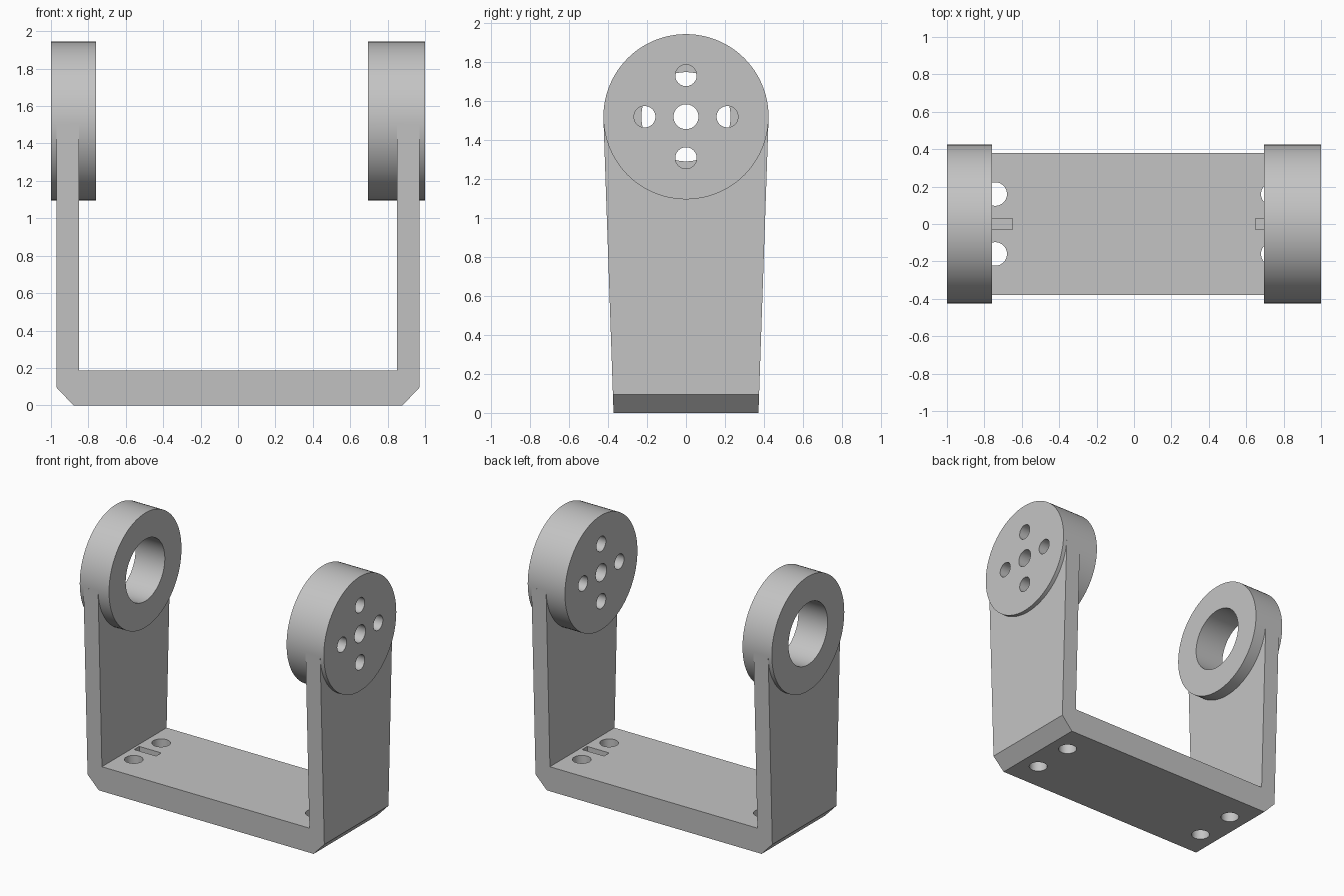
import bpy
import bmesh
from math import pi, radians
from mathutils import Matrix

if "Cube" in bpy.data.objects:
    bpy.data.objects.remove(bpy.data.objects["Cube"], do_unlink=True)

HUB_Z = 1.52     # height of the pivot axis
HUB_R = 0.424    # radius of both hubs

grey = bpy.data.materials.new("light_grey")
grey.use_nodes = True
grey.diffuse_color = (0.55, 0.55, 0.55, 1)
grey.node_tree.nodes["Principled BSDF"].inputs["Base Color"].default_value = (0.55, 0.55, 0.55, 1)


def make_object(name, bm):
    bmesh.ops.recalc_face_normals(bm, faces=bm.faces)
    mesh = bpy.data.meshes.new(name)
    bm.to_mesh(mesh)
    bm.free()
    mesh.materials.append(grey)
    obj = bpy.data.objects.new(name, mesh)
    bpy.context.collection.objects.link(obj)
    return obj


def cylinder(name, radius, length, centre, sides, along_x=True):
    bm = bmesh.new()
    turn = Matrix.Rotation(pi / 2, 4, "Y") if along_x else Matrix()
    bmesh.ops.create_cone(bm, cap_ends=True, segments=sides, radius1=radius, radius2=radius,
                          depth=length, matrix=Matrix.Translation(centre) @ turn)
    return make_object(name, bm)


def box(name, size, centre):
    bm = bmesh.new()
    bmesh.ops.create_cube(bm, size=1, matrix=Matrix.Translation(centre) @ Matrix.Diagonal((*size, 1)))
    return make_object(name, bm)


def combine(target, other, operation):
    mod = target.modifiers.new(operation, "BOOLEAN")
    mod.operation = operation
    mod.solver = "EXACT"
    mod.object = other
    bpy.ops.object.select_all(action="DESELECT")
    bpy.context.view_layer.objects.active = target
    target.select_set(True)
    bpy.ops.object.modifier_apply(modifier=mod.name)
    bpy.data.objects.remove(other, do_unlink=True)


# U-shaped frame: mirrored profile, widening evenly towards the hubs
half = [(0.88, 0), (0.97, 0.095), (0.97, 1.5), (0.85, 1.5), (0.85, 0.185)]
profile = half + [(-x, z) for x, z in reversed(half)]
bm = bmesh.new()
rings = [[bm.verts.new((x, side * (0.372 + 0.0343 * z), z)) for x, z in profile] for side in (-1, 1)]
for ring in rings:
    bm.faces.new(ring)
for i in range(len(profile)):
    j = (i + 1) % len(profile)
    bm.faces.new((rings[0][i], rings[0][j], rings[1][j], rings[1][i]))
bracket = make_object("bracket", bm)

# Round hubs at the arm tips
for x0, x1 in ((-1, -0.76), (0.695, 1)):
    combine(bracket, cylinder("hub", HUB_R, x1 - x0, ((x0 + x1) / 2, 0, HUB_Z), 96), "UNION")

# Wide bore in one hub
combine(bracket, cylinder("bore", 0.229, 0.6, (-0.88, 0, HUB_Z), 64), "DIFFERENCE")

# Centre hole and four screw holes in the other hub
combine(bracket, cylinder("centre_hole", 0.064, 0.6, (0.85, 0, HUB_Z), 40), "DIFFERENCE")
for dy, dz in ((1, 0), (-1, 0), (0, 1), (0, -1)):
    centre = (0.85, dy * 0.212, HUB_Z + dz * 0.212)
    combine(bracket, cylinder("screw_hole", 0.055, 0.6, centre, 40), "DIFFERENCE")

# Base holes and shallow slots at both ends
for side in (-1, 1):
    for y in (-0.16, 0.16):
        combine(bracket, cylinder("base_hole", 0.063, 0.6, (side * 0.742, y, 0.1), 40, False), "DIFFERENCE")
    combine(bracket, box("slot", (0.18, 0.06, 0.12), (side * 0.74, 0, 0.185)), "DIFFERENCE")

# Smooth the round walls, keep the large plates flat
bpy.ops.object.shade_smooth_by_angle(angle=radians(20))
for face in bracket.data.polygons:
    if face.area > 0.05:
        face.use_smooth = False
